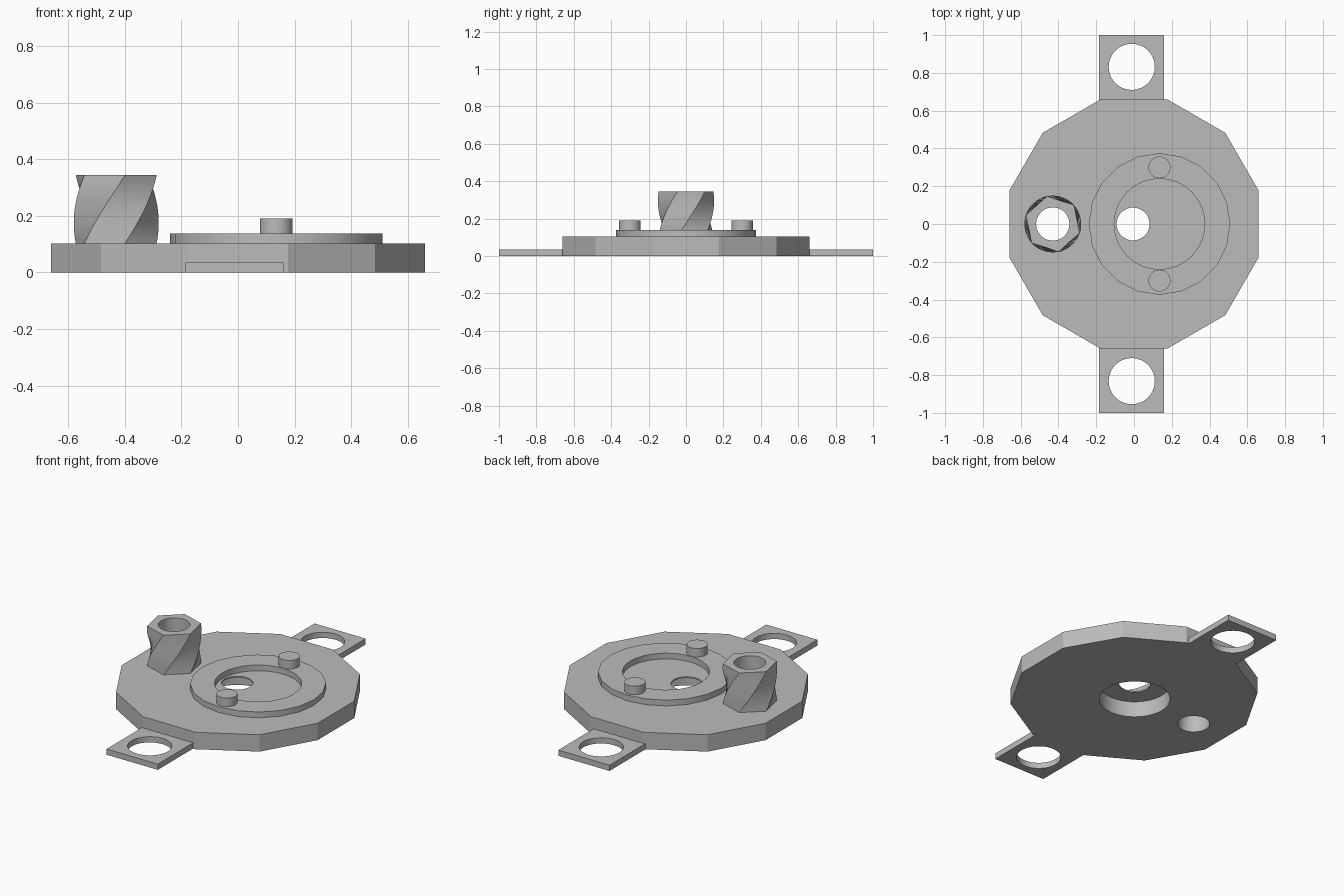
import bpy, bmesh, math

cube = bpy.data.objects.get("Cube")
if cube:
    bpy.data.objects.remove(cube, do_unlink=True)

grey = bpy.data.materials.new("plain grey")
grey.use_nodes = True
colour = (0.5, 0.5, 0.5, 1)
grey.diffuse_color = colour
grey.node_tree.nodes["Principled BSDF"].inputs["Base Color"].default_value = colour


def prism(name, x, y, radius, z0, z1, sides=48, start=0.0, twist=0.0, layers=1):
    """Closed prism, optionally twisted about its own axis on the way up."""
    bm = bmesh.new()
    rings = []
    for k in range(layers + 1):
        t = k / layers
        ring = []
        for i in range(sides):
            a = math.radians(start + twist * t) + math.tau * i / sides
            ring.append(bm.verts.new((x + radius * math.cos(a),
                                      y + radius * math.sin(a),
                                      z0 + (z1 - z0) * t)))
        rings.append(ring)
    for low, high in zip(rings, rings[1:]):
        for i in range(sides):
            j = (i + 1) % sides
            bm.faces.new((low[i], low[j], high[j], high[i]))
    bm.faces.new(rings[0][::-1])
    bm.faces.new(rings[-1])
    return finish(name, bm)


def box(name, x0, x1, y0, y1, z0, z1):
    bm = bmesh.new()
    bmesh.ops.create_cube(bm, size=1)
    for v in bm.verts:
        v.co = (x1 if v.co.x > 0 else x0,
                y1 if v.co.y > 0 else y0,
                z1 if v.co.z > 0 else z0)
    return finish(name, bm)


def finish(name, bm):
    bmesh.ops.recalc_face_normals(bm, faces=bm.faces)
    mesh = bpy.data.meshes.new(name)
    bm.to_mesh(mesh)
    bm.free()
    mesh.materials.append(grey)
    obj = bpy.data.objects.new(name, mesh)
    bpy.context.collection.objects.link(obj)
    return obj


def select(obj):
    bpy.ops.object.select_all(action='DESELECT')
    obj.select_set(True)
    bpy.context.view_layer.objects.active = obj


def drill(obj, x, y, radius, z0=-0.2, z1=0.6, sides=48):
    """Cut a round hole and discard the cutter."""
    cutter = prism("cutter", x, y, radius, z0, z1, sides)
    cutter.hide_render = True
    mod = obj.modifiers.new("hole", 'BOOLEAN')
    mod.operation = 'DIFFERENCE'
    mod.solver = 'EXACT'
    mod.object = cutter
    select(obj)
    bpy.ops.object.modifier_apply(modifier=mod.name)
    bpy.data.objects.remove(cutter, do_unlink=True)


BODY_TOP, RING_TOP = 0.103, 0.138
POST_X, RING_X, BORE_X = -0.43, 0.135, -0.005

# Twelve-sided base plate with counterbore, centre bore and post bore
body = prism("base_plate", 0, 0, 0.683, 0, BODY_TOP, 12, start=15)
drill(body, BORE_X, 0, 0.195, z1=0.095)
drill(body, BORE_X, 0, 0.087)
drill(body, POST_X, 0, 0.088)

# Raised ring
ring = prism("raised_ring", RING_X, 0, 0.375, BODY_TOP - 0.002, RING_TOP, 20)
drill(ring, RING_X, 0, 0.24, sides=32)

# Twisted hexagonal hollow post
post = prism("twisted_post", POST_X, 0, 0.15, BODY_TOP, 0.344, 6,
             start=-78, twist=60, layers=20)
drill(post, POST_X, 0, 0.088)

parts = [body, ring, post]

# Mirrored pins and mounting tabs
for side, label in ((-1, "front"), (1, "back")):
    parts.append(prism(label + "_pin", RING_X, side * 0.3, 0.058,
                       RING_TOP - 0.005, 0.19, 32))
    y0, y1 = sorted((side * 0.655, side * 1.0))
    tab = box(label + "_mounting_tab", -0.185, 0.16, y0, y1, 0, 0.035)
    drill(tab, -0.012, side * 0.832, 0.122)
    parts.append(tab)

# Smooth curved walls, crisp edges
for obj in parts:
    select(obj)
    bpy.ops.object.shade_smooth_by_angle(angle=math.radians(25))
